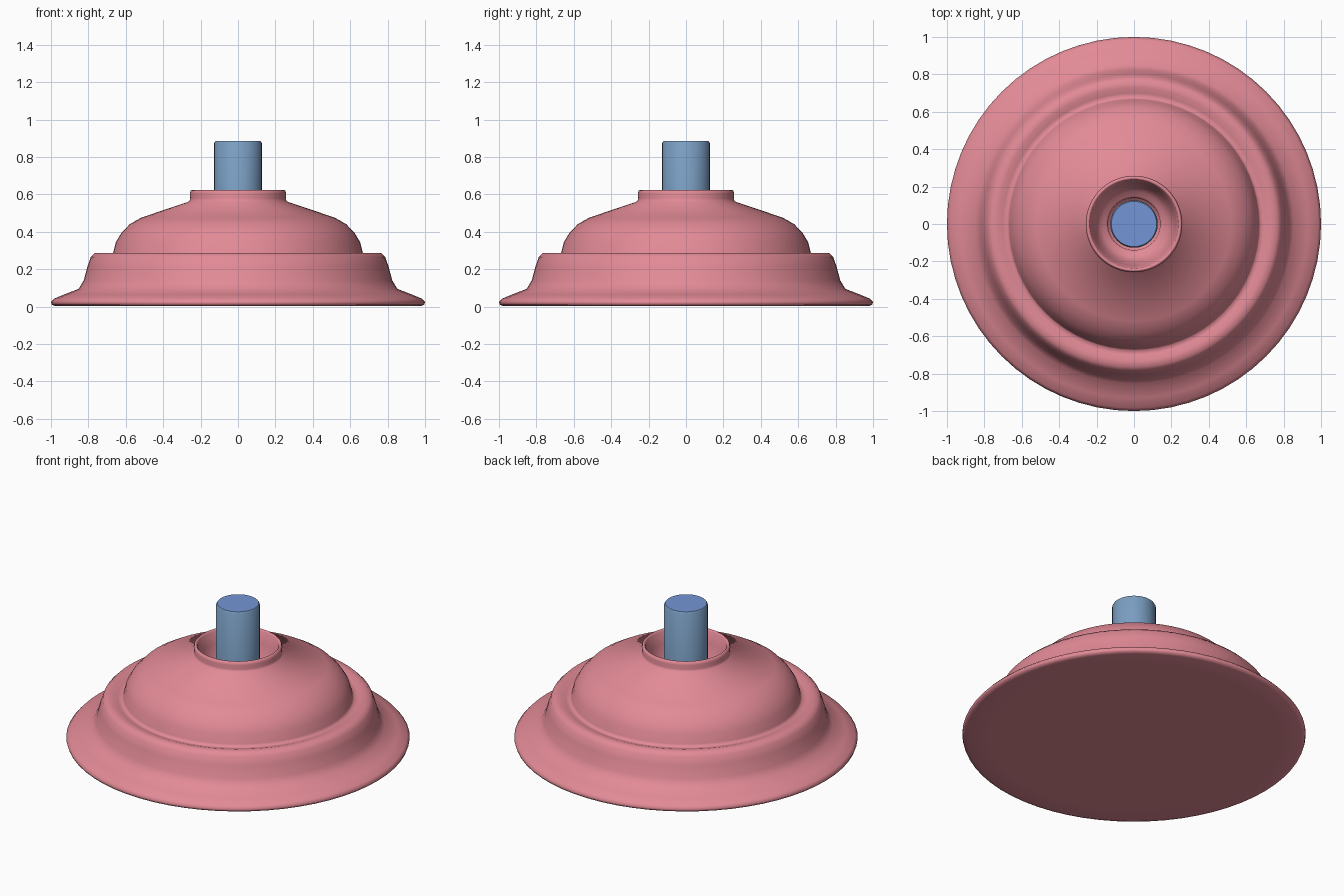
import bpy, bmesh, math

if "Cube" in bpy.data.objects:
    bpy.data.objects.remove(bpy.data.objects["Cube"])

SEGMENTS = 64


def material(name, rgb):
    m = bpy.data.materials.new(name)
    m.diffuse_color = (*rgb, 1)
    m.use_nodes = True
    m.node_tree.nodes["Principled BSDF"].inputs["Base Color"].default_value = m.diffuse_color
    return m


def lathe(name, profile, mats, angle):
    """Spin a (radius, height) profile around the z axis."""
    bm = bmesh.new()
    rings = []
    for r, z in profile:
        if r == 0:
            rings.append([bm.verts.new((0, 0, z))] * SEGMENTS)
        else:
            rings.append([bm.verts.new((r * math.cos(2 * math.pi * i / SEGMENTS),
                                        r * math.sin(2 * math.pi * i / SEGMENTS), z))
                          for i in range(SEGMENTS)])
    for a, b in zip(rings, rings[1:]):
        for i in range(SEGMENTS):
            j = (i + 1) % SEGMENTS
            bm.faces.new(list(dict.fromkeys((a[i], a[j], b[j], b[i]))))
    bmesh.ops.recalc_face_normals(bm, faces=bm.faces)
    mesh = bpy.data.meshes.new(name)
    bm.to_mesh(mesh)
    bm.free()
    for m in mats:
        mesh.materials.append(m)
    ob = bpy.data.objects.new(name, mesh)
    bpy.context.collection.objects.link(ob)
    bpy.ops.object.select_all(action='DESELECT')
    ob.select_set(True)
    bpy.context.view_layer.objects.active = ob
    bpy.ops.object.shade_smooth_by_angle(angle=math.radians(angle))
    return ob


pink = material("rose_pink", (0.76, 0.255, 0.305))
steel = material("steel_blue", (0.20, 0.35, 0.55))
bright = material("soft_blue", (0.17, 0.30, 0.66))

# Stepped body: flange, shoulder, groove, dome, collar and inner bowl
body = [
    (0, 0.003), (0.85, 0.003), (0.975, 0.003), (0.995, 0.01), (1.0, 0.025), (0.985, 0.042),
    (0.93, 0.065), (0.852, 0.095), (0.825, 0.14), (0.805, 0.215), (0.787, 0.265),
    (0.765, 0.287), (0.73, 0.287), (0.70, 0.278), (0.675, 0.272), (0.667, 0.29),
    (0.653, 0.345), (0.625, 0.392), (0.58, 0.44), (0.52, 0.475),
    (0.26, 0.563), (0.255, 0.578), (0.258, 0.605), (0.253, 0.62), (0.245, 0.625),
    (0.237, 0.615), (0.222, 0.54), (0.20, 0.47), (0.175, 0.43), (0.15, 0.42),
    (0.14, 0.41), (0.135, 0.36), (0, 0.36),
]
lathe("stepped_base", body, [pink], 180)

# Central rod with a small rounded edge and a lighter end face
rod = lathe("centre_rod",
            [(0, 0.355), (0.127, 0.355), (0.127, 0.875), (0.121, 0.885), (0, 0.885)],
            [steel, bright], 50)
for p in rod.data.polygons:
    if p.normal.z > 0.95:
        p.material_index = 1
